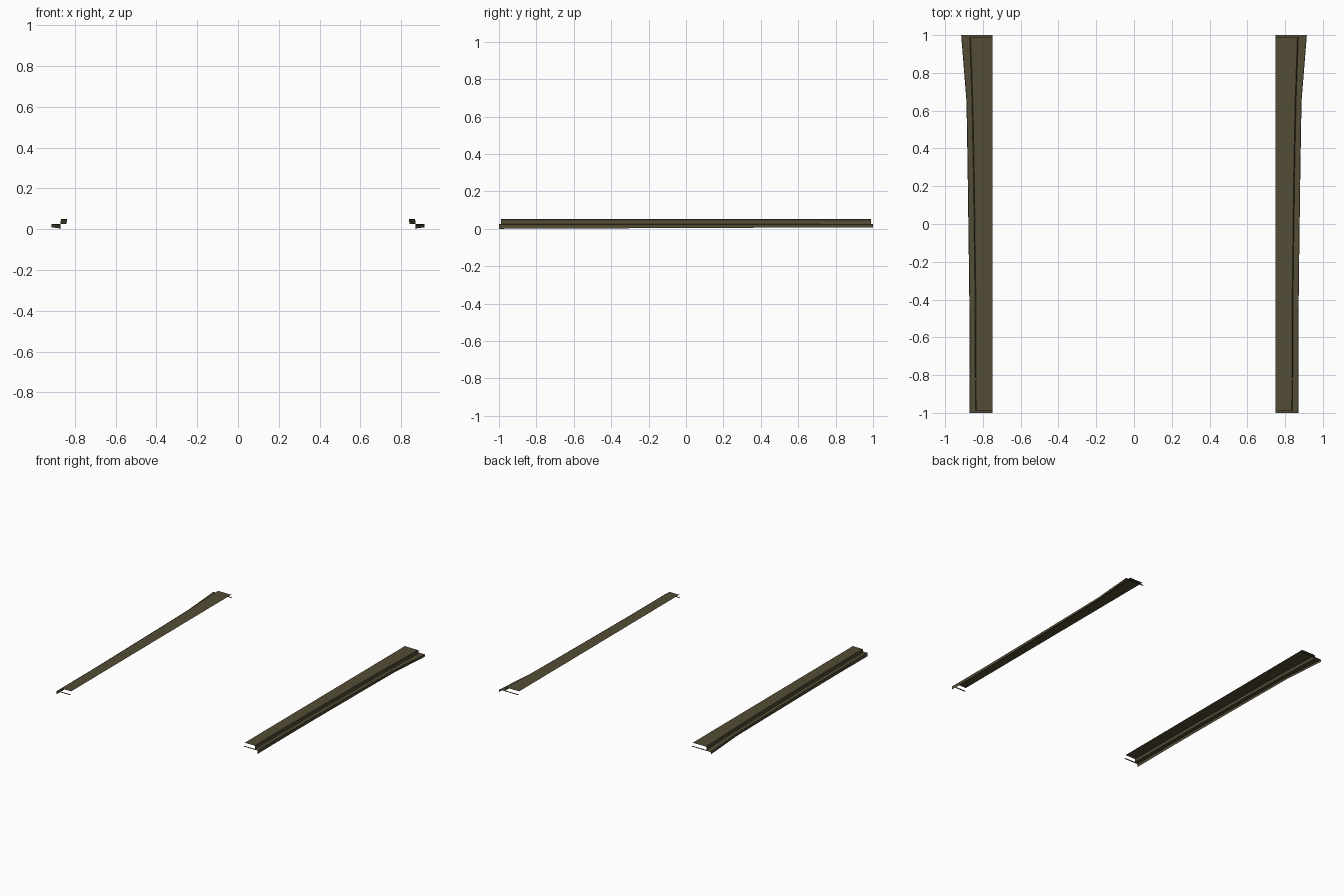
import bpy
import bmesh

cube = bpy.data.objects.get("Cube")
if cube:
    bpy.data.objects.remove(cube)

brown = bpy.data.materials.new("dark olive brown")
brown.use_nodes = True
COLOUR = (0.088, 0.072, 0.037, 1)
brown.diffuse_color = COLOUR
bsdf = brown.node_tree.nodes["Principled BSDF"]
bsdf.inputs["Base Color"].default_value = COLOUR
bsdf.inputs["Roughness"].default_value = 0.8

INNER = 0.75            # straight inboard edge
TOP, STEP = 0.051, 0.026
END, TOP_END = 1.0, 0.988

# Plan stations: y, riser x, outer x
STATIONS = [(-1, 0.838, 0.870), (-0.6, 0.839, 0.870), (-0.3, 0.841, 0.873),
            (0, 0.845, 0.877), (0.3, 0.849, 0.881), (0.65, 0.856, 0.887),
            (0.85, 0.863, 0.903), (1, 0.868, 0.915)]


def sheet(name, section, end=END):
    """Loft an open cross-section along y and mirror it to both sides."""
    bm = bmesh.new()
    rows = []
    for y, riser, outer in STATIONS:
        yy = max(-end, min(end, y))
        rows.append([bm.verts.new((x, yy, z)) for x, z in section(y, riser, outer)])
    for a, b in zip(rows, rows[1:]):
        for i in range(len(a) - 1):
            bm.faces.new((a[i], a[i + 1], b[i + 1], b[i]))
    return finish(name, bm)


def finish(name, bm):
    mesh = bpy.data.meshes.new(name)
    bm.to_mesh(mesh)
    bm.free()
    mesh.materials.append(brown)
    ob = bpy.data.objects.new(name, mesh)
    bpy.context.collection.objects.link(ob)
    bpy.ops.object.select_all(action="DESELECT")
    ob.select_set(True)
    bpy.context.view_layer.objects.active = ob
    bpy.ops.object.shade_smooth_by_angle()
    mirror = ob.modifiers.new("both sides", "MIRROR")
    mirror.use_axis[0] = True
    return ob


# Raised sill plate with its riser
sheet("sill_top", lambda y, r, o: [(INNER, TOP), (r - 0.003, TOP),
                                   (r, TOP - 0.003), (r + 0.002, STEP)], TOP_END)

# Lower tread and outer skirt, whose bottom edge rises slightly to the rear
sheet("outer_skirt", lambda y, r, o: [(r + 0.002, STEP), (o - 0.002, STEP),
                                      (o, STEP - 0.002), (o, 0.004 * (y + 1))])

# Narrow end flanges at tread height
for name, side, riser in (("front_flange", -1, STATIONS[0][1]),
                          ("rear_flange", 1, STATIONS[-1][1])):
    bm = bmesh.new()
    ys = sorted((side * TOP_END, side * END))
    corners = [(INNER, ys[0]), (riser + 0.002, ys[0]),
               (riser + 0.002, ys[1]), (INNER, ys[1])]
    bm.faces.new([bm.verts.new((x, y, STEP)) for x, y in corners])
    finish(name, bm)
